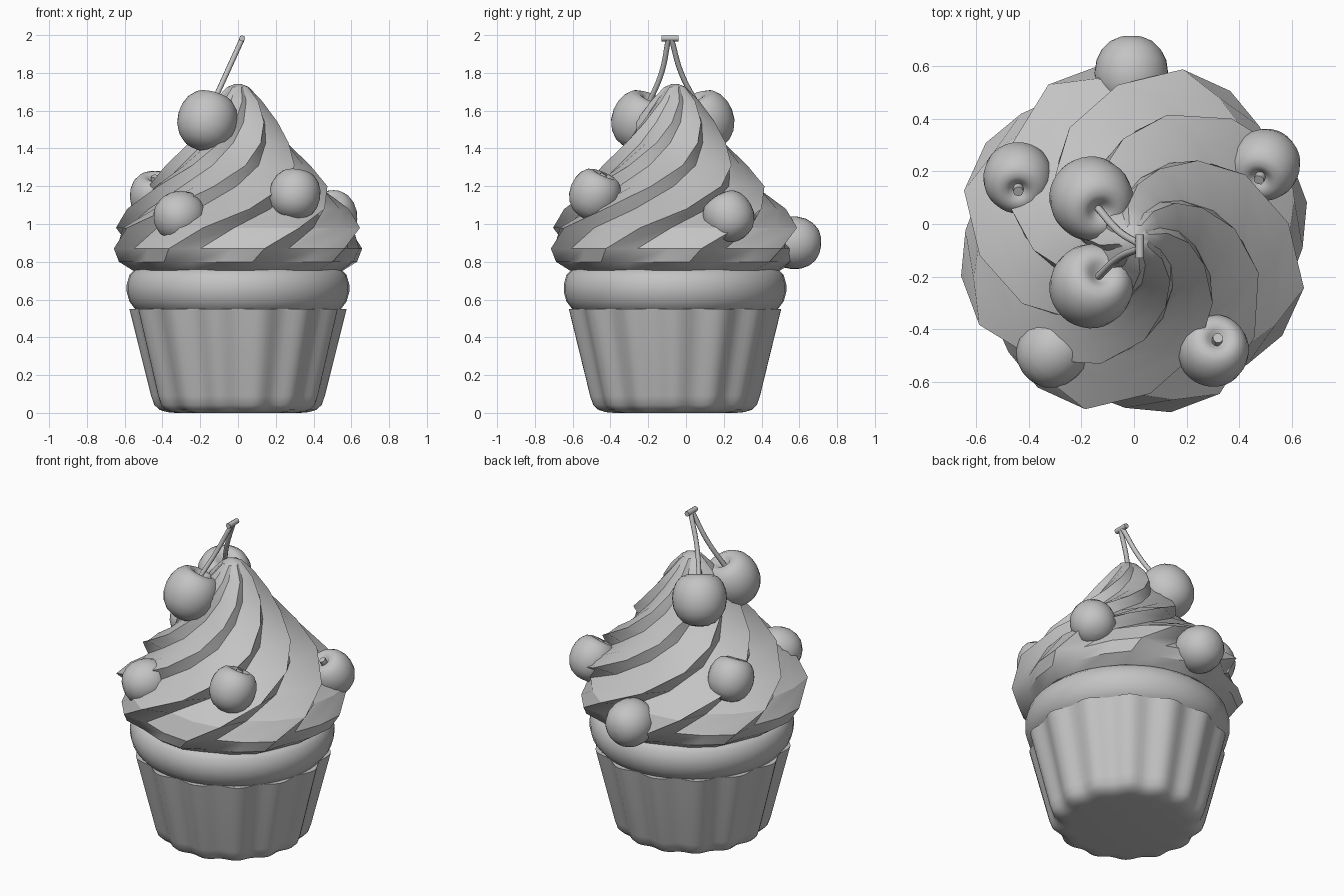
import bpy, math
from mathutils import Vector

old = bpy.data.objects.get("Cube")
if old:
    bpy.data.objects.remove(old, do_unlink=True)

grey = bpy.data.materials.new("plain_grey")
grey.use_nodes = True
COLOUR = (0.55, 0.55, 0.55, 1)
grey.diffuse_color = COLOUR
grey.node_tree.nodes["Principled BSDF"].inputs["Base Color"].default_value = COLOUR

CENTRE = Vector((0, -0.058, 0))
TAU = 2 * math.pi


def finish(ob, angle):
    ob.data.materials.append(grey)
    bpy.ops.object.select_all(action='DESELECT')
    ob.select_set(True)
    bpy.context.view_layer.objects.active = ob
    bpy.ops.object.shade_smooth_by_angle(angle=math.radians(angle))
    return ob


def loft(name, rings, place, angle=30):
    """Skin a list of equal-length rings and cap both ends."""
    n = len(rings[0])
    verts = [p for ring in rings for p in ring]
    faces = [(r * n + i, r * n + (i + 1) % n, (r + 1) * n + (i + 1) % n, (r + 1) * n + i)
             for r in range(len(rings) - 1) for i in range(n)]
    faces.append(tuple(reversed(range(n))))
    faces.append(tuple(range(len(verts) - n, len(verts))))
    mesh = bpy.data.meshes.new(name)
    mesh.from_pydata(verts, [], faces)
    ob = bpy.data.objects.new(name, mesh)
    ob.location = place
    bpy.context.collection.objects.link(ob)
    return finish(ob, angle)


def circle(r, z, n, shape=lambda a: 1):
    return [(r * shape(a) * math.cos(a), r * shape(a) * math.sin(a), z)
            for a in (TAU * i / n for i in range(n))]


# Fluted paper cup with a rounded foot and an open rim
def flute(a):
    return 0.972 + 0.028 * math.cos(14 * a)


cup = [(0.33, 0), (0.375, 0.004), (0.415, 0.016), (0.443, 0.042), (0.46, 0.09),
       (0.575, 0.55), (0.545, 0.55), (0.53, 0.5)]
loft("paper_cup", [circle(r, z, 112, flute) for r, z in cup], CENTRE, 35)

# Puffed cake band above the cup
cake = [(0.5, 0.52), (0.545, 0.55), (0.575, 0.59), (0.589, 0.64), (0.589, 0.68),
        (0.575, 0.73), (0.545, 0.76), (0.45, 0.78)]
loft("cake", [circle(r, z, 40) for r, z in cake], CENTRE, 40)

# Swirled frosting: eight sharp ridges winding down from the tip
# rows: ridge radius, height, twist in degrees, valley depth
swirl = [(0.5, 0.75, 2, 0.02), (0.56, 0.755, 4, 0.03), (0.635, 0.8, 7, 0.06),
         (0.672, 0.87, 12, 0.09), (0.672, 0.98, 29, 0.13), (0.59, 1.08, 51, 0.15),
         (0.49, 1.20, 75, 0.16), (0.385, 1.31, 96, 0.17), (0.285, 1.43, 115, 0.18),
         (0.21, 1.54, 131, 0.18), (0.13, 1.65, 145, 0.18), (0.06, 1.725, 152, 0.12),
         (0.015, 1.742, 154, 0)]
lobe = [(0, 0), (14, 1), (30, 0.5)]
rings = []
for r, z, twist, depth in swirl:
    ring = []
    for k in range(8):
        for offset, valley in lobe:
            a = math.radians(45 * k + offset + twist)
            rr = r * (1 - depth * valley)
            ring.append((rr * math.cos(a), rr * math.sin(a), z))
    rings.append(ring)
loft("frosting", rings, CENTRE, 28)


# Cherries: lathed body with a dimple, leaning along an axis
def cherry(name, centre, radius, axis):
    body = [(0.02, -0.97), (0.3, -0.94), (0.58, -0.82), (0.8, -0.6), (0.95, -0.3), (1, 0.05),
            (0.97, 0.35), (0.86, 0.64), (0.68, 0.85), (0.47, 0.93), (0.28, 0.87), (0.14, 0.72), (0.02, 0.66)]
    ob = loft(name, [circle(r * radius, z * radius, 32) for r, z in body], Vector(centre), 60)
    ob.rotation_mode = 'QUATERNION'
    ob.rotation_quaternion = Vector(axis).to_track_quat('Z', 'Y')
    return Vector(centre), Vector(axis).normalized()


def tube(name, points, radius):
    curve = bpy.data.curves.new(name, 'CURVE')
    curve.dimensions = '3D'
    curve.bevel_depth = radius
    curve.bevel_resolution = 2
    curve.use_fill_caps = True
    spline = curve.splines.new('BEZIER')
    spline.bezier_points.add(len(points) - 1)
    for bp, p in zip(spline.bezier_points, points):
        bp.co = p
        bp.handle_left_type = bp.handle_right_type = 'AUTO'
    ob = bpy.data.objects.new(name, curve)
    bpy.context.collection.objects.link(ob)
    bpy.ops.object.select_all(action='DESELECT')
    ob.select_set(True)
    bpy.context.view_layer.objects.active = ob
    bpy.ops.object.convert(target='MESH')
    finish(bpy.context.object, 50)


# Loose cherries with short stem stubs
loose = {
    "cherry_back_right": ((-0.44, 0.18, 1.14), 0.133, (0, -0.45, 0.9)),
    "cherry_back_left": ((0.5, 0.23, 1.035), 0.133, (-0.2, -0.5, 0.85)),
    "cherry_front_left": ((0.3, -0.485, 1.15), 0.135, (0.15, 0.4, 0.9)),
    "cherry_front_right": ((-0.315, -0.49, 1.04), 0.133, (0.6, 0.6, 0.2)),
    "cherry_back": ((-0.01, 0.58, 0.9), 0.14, (0, -1, 0.1)),
}
for name, (centre, radius, axis) in loose.items():
    c, d = cherry(name, centre, radius, axis)
    tube(name + "_stub", [c + d * radius * 0.6, c + d * radius * 0.95], 0.02)

# Top pair of cherries with joined stems
tip = Vector((0.022, -0.085, 1.98))
for side, y, toward in (("front", -0.24, 1), ("rear", 0.1, -1)):
    c, d = cherry("top_cherry_" + side, (-0.165, y, 1.54), 0.158, (0.25, 0.36 * toward, 0.85))
    foot = c + d * 0.09
    middle = foot.lerp(tip, 0.5) + Vector((0, 0.016 * toward, 0))
    tube("stem_" + side, [foot, middle, tip - Vector((0, 0.008 * toward, 0))], 0.014)
tube("stem_joint", [tip + Vector((0, -0.045, 0.003)), tip + Vector((0, 0.045, 0.003))], 0.016)
